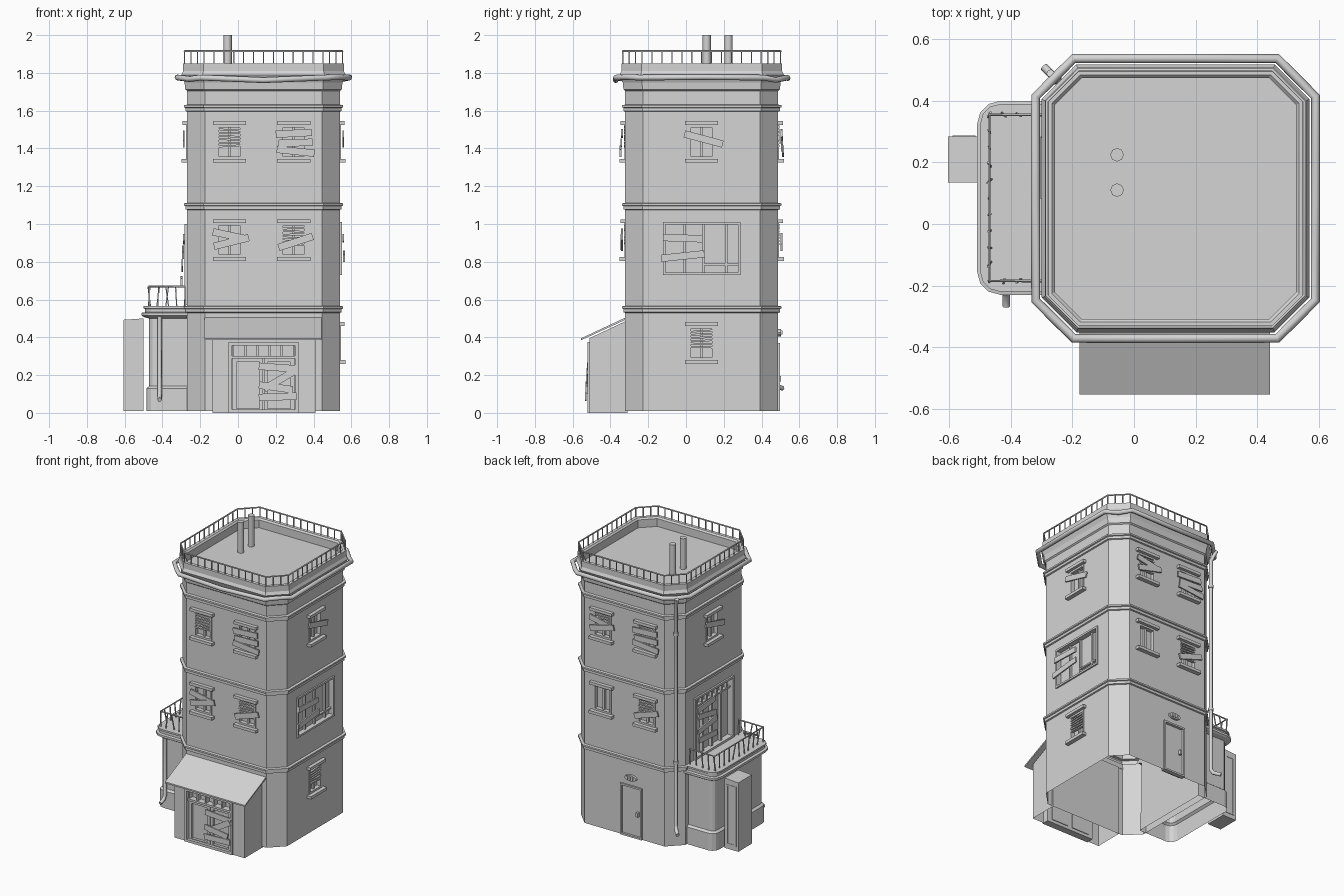
import bpy, bmesh, math, random
from mathutils import Matrix, Vector

random.seed(4)
if "Cube" in bpy.data.objects:
    bpy.data.objects.remove(bpy.data.objects["Cube"])

grey = bpy.data.materials.new("plain_grey")
grey.use_nodes = True
grey.diffuse_color = (0.66, 0.66, 0.66, 1)
grey.node_tree.nodes["Principled BSDF"].inputs["Base Color"].default_value = (0.66, 0.66, 0.66, 1)

CX, CY, HALF = 0.135, 0.083, 0.405      # tower centre and half width
FRONT, RIGHT, BACK, LEFT = range(4)
PORCH = 0.19                            # porch wall in front of the tower wall
parts = {}


def part(name):
    return parts.setdefault(name, bmesh.new())


def add_object(name, mesh):
    ob = bpy.data.objects.new(name, mesh)
    bpy.context.collection.objects.link(ob)
    mesh.materials.clear()
    mesh.materials.append(grey)
    return ob


def box(name, side, u, z, w, h, d0, d1, tilt=0):
    """Box on a tower side: u across, z up, d outward from the wall."""
    m = (Matrix.Translation((CX, CY, 0)) @ Matrix.Rotation(side * math.pi / 2, 4, 'Z')
         @ Matrix.Translation((u, -HALF - (d0 + d1) / 2, z))
         @ Matrix.Rotation(-math.radians(tilt), 4, 'Y')
         @ Matrix.Diagonal((w, d1 - d0, h, 1)))
    bmesh.ops.create_cube(part(name), size=1, matrix=m)


def loft(name, rings):
    """Closed solid through rings of points."""
    bm = part(name)
    rows = [[bm.verts.new(p) for p in r] for r in rings]
    n = len(rows[0])
    faces = [bm.faces.new(rows[0]), bm.faces.new(rows[-1])]
    for a, b in zip(rows, rows[1:]):
        for i in range(n):
            faces.append(bm.faces.new((a[i], a[(i + 1) % n], b[(i + 1) % n], b[i])))
    bmesh.ops.recalc_face_normals(bm, faces=faces)


def octagon(h, z):
    k = h - 0.095 - 0.586 * (h - HALF)
    corners = ((-k, -h), (k, -h), (h, -k), (h, k), (k, h), (-k, h), (-h, k), (-h, -k))
    return [Vector((CX + x, CY + y, z)) for x, y in corners]


def tube(name, pts, r, cyclic=False):
    cu = bpy.data.curves.new(name, 'CURVE')
    cu.dimensions, cu.bevel_depth, cu.bevel_resolution = '3D', r, 2
    cu.use_fill_caps = not cyclic
    sp = cu.splines.new('POLY')
    sp.points.add(len(pts) - 1)
    for p, q in zip(sp.points, pts):
        p.co = (*q, 1)
    sp.use_cyclic_u = cyclic
    tmp = bpy.data.objects.new(name + "_path", cu)
    bpy.context.collection.objects.link(tmp)
    me = bpy.data.meshes.new_from_object(tmp.evaluated_get(bpy.context.evaluated_depsgraph_get()))
    bpy.data.objects.remove(tmp)
    ob = add_object(name, me)
    bpy.ops.object.select_all(action='DESELECT')
    ob.select_set(True)
    bpy.context.view_layer.objects.active = ob
    bpy.ops.object.shade_smooth_by_angle(angle=math.radians(50))


def railing(name, pts, height, cyclic=False, wobble=0):
    """Top rail on evenly spaced posts."""
    up = Vector((0, 0, height))
    tube(name + "_rail", [p + up for p in pts], 0.005, cyclic)
    pairs = list(zip(pts, pts[1:])) + ([(pts[-1], pts[0])] if cyclic else [])
    for a, b in pairs:
        n = max(1, round((b - a).length / 0.052))
        for i in range(n + (not cyclic)):
            m = (Matrix.Translation(a.lerp(b, i / n) + up / 2)
                 @ Matrix.Rotation(random.uniform(-wobble, wobble), 4, 'X')
                 @ Matrix.Rotation(random.uniform(-wobble, wobble), 4, 'Y')
                 @ Matrix.Diagonal((0.006, 0.006, height, 1)))
            bmesh.ops.create_cube(part(name + "_posts"), size=1, matrix=m)


def frame(name, side, u, z, w, h, t, d0, d1):
    for s in (-1, 1):
        box(name, side, u + s * (w - t) / 2, z, t, h, d0, d1)
        box(name, side, u, z + s * (h - t) / 2, w - 2 * t, t, d0, d1)


def boards(side, u, z, planks, d=0.012):
    for du, dz, w, tilt in planks:
        box("boards", side, u + du, z + dz, w, 0.038, d, d + 0.01, tilt)
        d += 0.004


def window(side, u, z, planks=(), blinds=False):
    """Sash window with lintel, sill, optional blinds and nailed boards."""
    w, h = 0.137, 0.18
    box("tower_cutter", side, u, z, w, h, -0.025, 0.05)
    box("lintels", side, u, z + 0.1, 0.175, 0.02, -0.01, 0.025)
    box("sills", side, u, z - 0.1, 0.175, 0.02, -0.01, 0.03)
    frame("window_frames", side, u, z, w, h, 0.013, -0.025, 0.004)
    box("window_frames", side, u, z, 0.014, h, -0.025, -0.01)
    if blinds:
        for i in range(7):
            box("blinds", side, u, z + 0.08 - i * 0.017, w - 0.014, 0.009,
                -0.012, 0.006, random.uniform(-4, 4))
    boards(side, u, z, planks)


# Tower shell with string courses, cornice and sunken roof
profile = [(0.405, 0.01)]
for z in (0.53, 1.075, 1.595):
    profile += [(0.405, z), (0.414, z + 0.003), (0.414, z + 0.02),
                (0.422, z + 0.023), (0.422, z + 0.034), (0.405, z + 0.037)]
profile += [(0.405, 1.705), (0.414, 1.712), (0.418, 1.75), (0.435, 1.79),
            (0.425, 1.81), (0.425, 1.85), (0.402, 1.85), (0.392, 1.84), (0.392, 1.785)]
loft("tower", [octagon(h, z) for h, z in profile])

# Windows
stack = [(0, 0.045, 0.19, 3), (0.01, -0.005, 0.18, 2), (0.01, -0.05, 0.2, -6)]
kay = [(0, 0.025, 0.18, -12), (0.01, -0.01, 0.19, 14)]
single = [(0.01, -0.01, 0.19, 18)]
hang = [(0.01, 0.015, 0.21, -15)]
upper, lower = 1.435, 0.915
window(FRONT, -0.18, upper, blinds=True)
window(FRONT, 0.16, upper, stack)
window(FRONT, -0.18, lower, kay)
window(FRONT, 0.16, lower, single, True)
window(RIGHT, 0.0, upper, hang)
window(RIGHT, 0.0, 0.37, blinds=True)
window(BACK, -0.17, upper, kay, True)
window(BACK, 0.17, upper, stack, True)
window(BACK, -0.17, lower)
window(BACK, 0.17, lower, single, True)
window(LEFT, -0.015, upper, hang)

# Wide side window
box("tower_cutter", RIGHT, 0, 0.87, 0.41, 0.28, -0.025, 0.05)
frame("wide_window_frame", RIGHT, 0, 0.87, 0.41, 0.28, 0.013, -0.025, 0.01)
for u in (-0.09, 0.01, 0.13):
    box("wide_window_bars", RIGHT, u, 0.87, 0.012, 0.26, -0.025, -0.01)
box("wide_window_bars", RIGHT, 0.1, 0.785, 0.19, 0.01, -0.025, -0.01)
boards(RIGHT, -0.1, 0.87, [(0, 0.055, 0.21, -2), (0, -0.04, 0.23, 6)])

# Balcony doors
box("tower_cutter", LEFT, 0, 0.785, 0.43, 0.43, -0.03, 0.05)
frame("balcony_door_frame", LEFT, 0, 0.785, 0.43, 0.43, 0.015, -0.03, 0.012)
box("balcony_door_bars", LEFT, 0, 0.925, 0.4, 0.012, -0.03, -0.008)
for i in range(-3, 4):
    box("balcony_door_bars", LEFT, i * 0.055, 0.96, 0.009, 0.065, -0.03, -0.01)
for u in (-0.1, 0, 0.1):
    box("balcony_door_bars", LEFT, u, 0.75, 0.016, 0.34, -0.03, -0.008)
boards(LEFT, -0.1, 0.78, [(0, 0.14, 0.2, 5), (0, 0.07, 0.2, -10),
                          (0, 0.0, 0.21, 8), (0, -0.08, 0.2, -4)])

# Back door with knob and vent
box("tower_cutter", BACK, 0.055, 0.19, 0.15, 0.34, -0.02, 0.05)
frame("back_door_frame", BACK, 0.055, 0.19, 0.17, 0.36, 0.012, -0.02, 0.01)
box("back_door", BACK, 0.055, 0.185, 0.145, 0.34, -0.03, -0.005)
box("back_door_knob", BACK, 0.105, 0.18, 0.016, 0.03, -0.01, 0.015)
vent = Matrix.Translation((0.08, CY + HALF + 0.008, 0.425)) @ Matrix.Diagonal((0.045, 0.016, 0.02, 1))
bmesh.ops.create_cone(part("vent"), cap_ends=True, segments=16, radius1=1, radius2=1, depth=1,
                      matrix=vent @ Matrix.Rotation(math.pi / 2, 4, 'X'))
for u in (-0.02, 0, 0.02):
    box("vent_slats", BACK, 0.055 + u, 0.425, 0.007, 0.022, 0.01, 0.022)

# Porch walls and lean-to roof
wall = [(-0.512, 0), (-0.512, 0.395), (-0.31, 0.49), (-0.31, 0)]
roof = [(-0.555, 0.385), (-0.555, 0.395), (-0.32, 0.505), (-0.32, 0.493)]
loft("porch", [[(x, y, z) for y, z in wall] for x in (-0.135, 0.41)])
loft("porch_roof", [[(x, y, z) for y, z in roof] for x in (-0.177, 0.442)])

# Porch double door with transom
box("porch_cutter", FRONT, 0, 0.18, 0.34, 0.37, PORCH - 0.04, PORCH + 0.05)
frame("porch_door_frame", FRONT, 0, 0.187, 0.37, 0.374, 0.018, PORCH - 0.04, PORCH + 0.01)
box("porch_transom", FRONT, 0, 0.295, 0.335, 0.014, PORCH - 0.04, PORCH + 0.004)
for i in range(-2, 4):
    box("porch_transom", FRONT, (i - 0.5) * 0.064, 0.33, 0.01, 0.06, PORCH - 0.04, PORCH - 0.005)
for s in (-1, 1):
    frame("porch_door_leaves", FRONT, s * 0.083, 0.146, 0.162, 0.285, 0.02, PORCH - 0.04, PORCH - 0.01)
    box("porch_door_leaves", FRONT, s * 0.083, 0.146, 0.13, 0.25, PORCH - 0.045, PORCH - 0.028)
boards(FRONT, 0.075, 0.165, [(0, 0.075, 0.2, -4), (0.01, 0.01, 0.19, 30),
                             (-0.01, -0.03, 0.18, -8), (0, -0.08, 0.2, 2)], PORCH + 0.002)


# Side annex with plinth and cornice
def annex_ring(o, z):
    r, x0, y0, y1 = 0.035 + o, -0.47 - o, -0.19 - o, 0.36 + o
    arc = [math.radians(a) for a in (0, 30, 60, 90)]
    low = [(x0 + r - r * math.sin(a), y0 + r - r * math.cos(a), z) for a in arc]
    high = [(x0 + r - r * math.cos(a), y1 - r + r * math.sin(a), z) for a in arc]
    return [(-0.22, y0, z)] + low + high + [(-0.22, y1, z)]


loft("annex", [annex_ring(o, z) for o, z in (
    (0.015, 0.01), (0.015, 0.13), (0, 0.142), (0, 0.5), (0.03, 0.508), (0.04, 0.515),
    (0.04, 0.53), (0.022, 0.533), (0.022, 0.55), (0.03, 0.553), (0.03, 0.565))])
railing("balcony", [Vector(p) for p in ((-0.28, -0.185, 0.565), (-0.47, -0.185, 0.565),
                                        (-0.47, 0.355, 0.565), (-0.28, 0.355, 0.565))],
        0.105, wobble=0.15)

# Utility cabinet
cab = [(-0.605, 0.01), (-0.605, 0.493), (-0.5, 0.5), (-0.5, 0.01)]
loft("cabinet", [[(x, y, z) for x, z in cab] for y in (0.135, 0.285)])
frame("cabinet_door", BACK, CX + 0.552, 0.25, 0.075, 0.42, 0.01, -0.208, -0.2)

# Roof railing, sagging gutter and chimneys
railing("roof_railing", octagon(0.418, 1.85), 0.065, True)
ring = octagon(0.455, 1.775)
sag = []
for a, b in zip(ring, ring[1:] + ring[:1]):
    sag += [a, a.lerp(b, 0.5) + Vector((0, 0, random.uniform(-0.014, 0.006)))]
tube("gutter", sag, 0.015, True)
for y in (0.11, 0.225):
    tube("chimney", [(-0.055, y, 1.76), (-0.055, y, 2.0)], 0.022)

# Downpipes and collars
corner, out = Vector((-0.2225, 0.4405, 0)), Vector((-0.707, 0.707, 0))
tube("tower_downpipe", [corner + out * d + Vector((0, 0, z)) for d, z in (
    (0.07, 1.77), (0.035, 1.7), (0.035, 0.17), (0.05, 0.145), (0.1, 0.13))], 0.013)
for z in (0.6, 1.5):
    tube("pipe_collar", [corner + out * 0.035 + Vector((0, 0, z + s)) for s in (0, 0.02)], 0.017)
tube("annex_downpipe", [(-0.415, y, z) for y, z in (
    (-0.215, 0.51), (-0.215, 0.11), (-0.23, 0.085), (-0.268, 0.07))], 0.012)

# Turn the collected parts into objects
made = {}
for name, bm in parts.items():
    made[name] = add_object(name, bpy.data.meshes.new(name))
    bm.to_mesh(made[name].data)
    bm.free()

# Cut the openings
for name in ("tower", "porch"):
    ob, cutter = made[name], made[name + "_cutter"]
    mod = ob.modifiers.new("openings", 'BOOLEAN')
    mod.operation, mod.solver, mod.object = 'DIFFERENCE', 'EXACT', cutter
    bpy.context.view_layer.update()
    cut = bpy.data.meshes.new_from_object(ob.evaluated_get(bpy.context.evaluated_depsgraph_get()))
    ob.modifiers.clear()
    ob.data = cut
    bpy.data.objects.remove(cutter)

# Leave the shells open underneath
for name in ("tower", "porch", "annex"):
    bm = bmesh.new()
    bm.from_mesh(made[name].data)
    base = [f for f in bm.faces if max(v.co.z for v in f.verts) < 0.012]
    bmesh.ops.delete(bm, geom=base, context='FACES')
    bm.to_mesh(made[name].data)
    bm.free()
